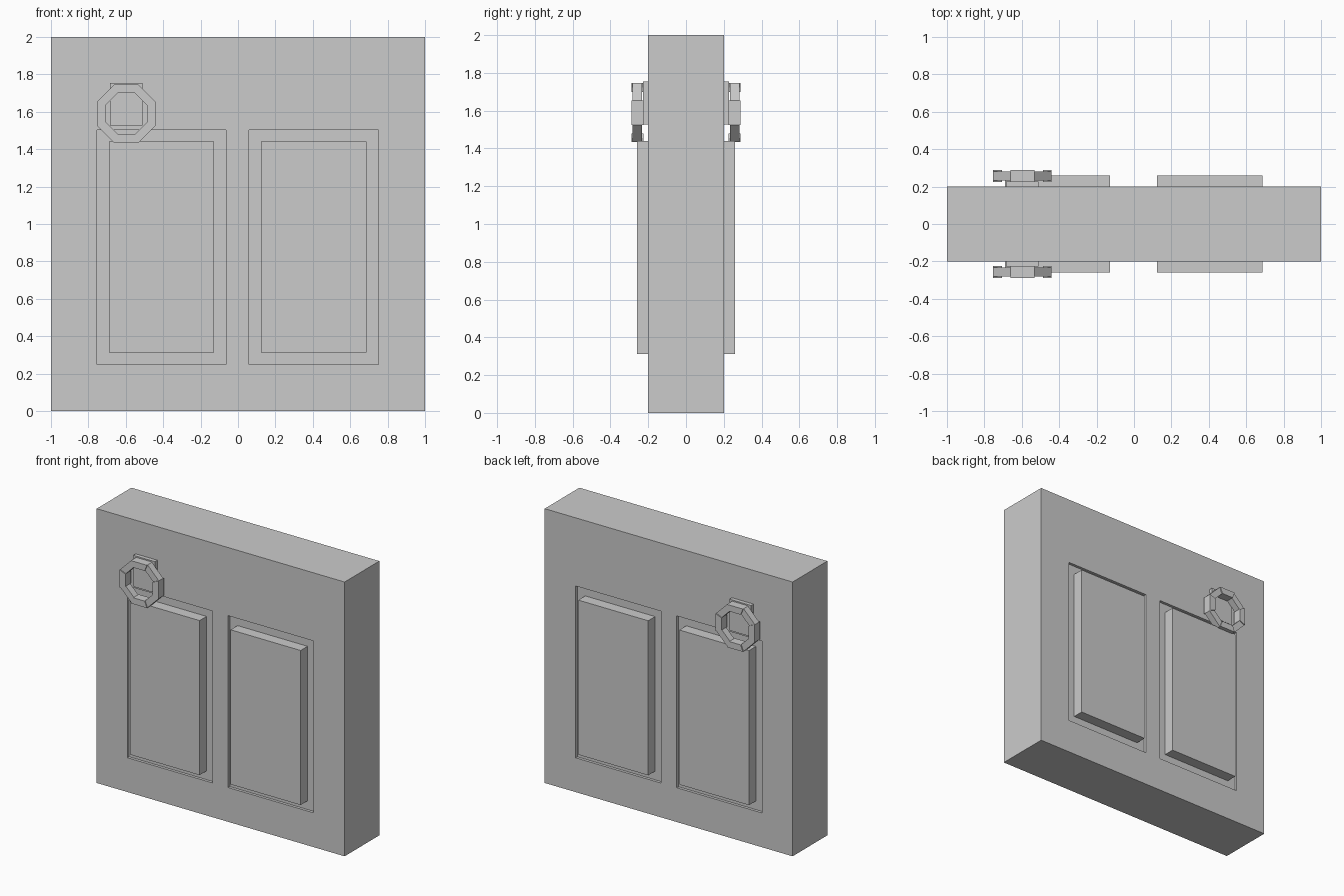
import bpy, bmesh, math
from mathutils import Vector

if "Cube" in bpy.data.objects:
    bpy.data.objects.remove(bpy.data.objects["Cube"])


def new_object(name, bm):
    bmesh.ops.recalc_face_normals(bm, faces=bm.faces)
    mesh = bpy.data.meshes.new(name)
    bm.to_mesh(mesh)
    bm.free()
    obj = bpy.data.objects.new(name, mesh)
    bpy.context.collection.objects.link(obj)
    return obj


def box(name, x, y, z):
    """Box from (min, max) ranges."""
    bm = bmesh.new()
    bmesh.ops.create_cube(bm, size=1)
    for v in bm.verts:
        v.co = Vector([r[0] if c < 0 else r[1] for c, r in zip(v.co, (x, y, z))])
    return new_object(name, bm)


def mirror_to_back(obj):
    mod = obj.modifiers.new("back_copy", 'MIRROR')
    mod.use_axis = (False, True, False)
    mod.use_mirror_merge = False


# Door slab
slab = box("door_slab", (-1, 1), (-0.2, 0.2), (0, 2))

# Shallow recesses with raised panels, on both faces
RECESS, MARGIN = 0.02, 0.063
for side, x0, x1 in (("left", -0.753, -0.065), ("right", 0.06, 0.75)):
    z0, z1 = 0.25, 1.503
    for face, y in (("front", (-0.4, -0.2 + RECESS)), ("back", (0.2 - RECESS, 0.4))):
        cutter = box(f"{side}_{face}_recess_cutter", (x0, x1), y, (z0, z1))
        cutter.hide_render = True
        cutter.hide_viewport = True
        cut = slab.modifiers.new("recess", 'BOOLEAN')
        cut.operation = 'DIFFERENCE'
        cut.solver = 'EXACT'
        cut.object = cutter
    panel = box(f"{side}_raised_panel", (x0 + MARGIN, x1 - MARGIN),
                (-0.26, -0.2 + RECESS), (z0 + MARGIN, z1 - MARGIN))
    mirror_to_back(panel)

# Bake the recesses and remove the cutters
graph = bpy.context.evaluated_depsgraph_get()
baked = bpy.data.meshes.new_from_object(slab.evaluated_get(graph))
slab.modifiers.clear()
slab.data = baked
for obj in list(bpy.data.objects):
    if obj.name.endswith("cutter"):
        bpy.data.objects.remove(obj)

# Knocker mounting plate
mirror_to_back(box("knocker_mount", (-0.685, -0.51), (-0.228, -0.2), (1.527, 1.755)))

# Octagonal knocker ring: straight segments are thicker than the diagonal ones
CX, CY, CZ = -0.597, -0.257, 1.59
OUTER, INNER = 0.156, 0.11
bm = bmesh.new()
for i in range(8):
    half = 0.032 if i % 2 == 0 else 0.025
    rings = []
    for a in (math.radians(45 * i - 22.5), math.radians(45 * i + 22.5)):
        ring = []
        for apothem, dy in ((OUTER, -half), (OUTER, half), (INNER, half), (INNER, -half)):
            r = apothem / math.cos(math.pi / 8)
            ring.append(bm.verts.new((CX + r * math.cos(a), CY + dy, CZ + r * math.sin(a))))
        rings.append(ring)
    a, b = rings
    bm.faces.new(a)
    bm.faces.new(b)
    for k in range(4):
        n = (k + 1) % 4
        bm.faces.new((a[k], a[n], b[n], b[k]))
mirror_to_back(new_object("knocker_ring", bm))
